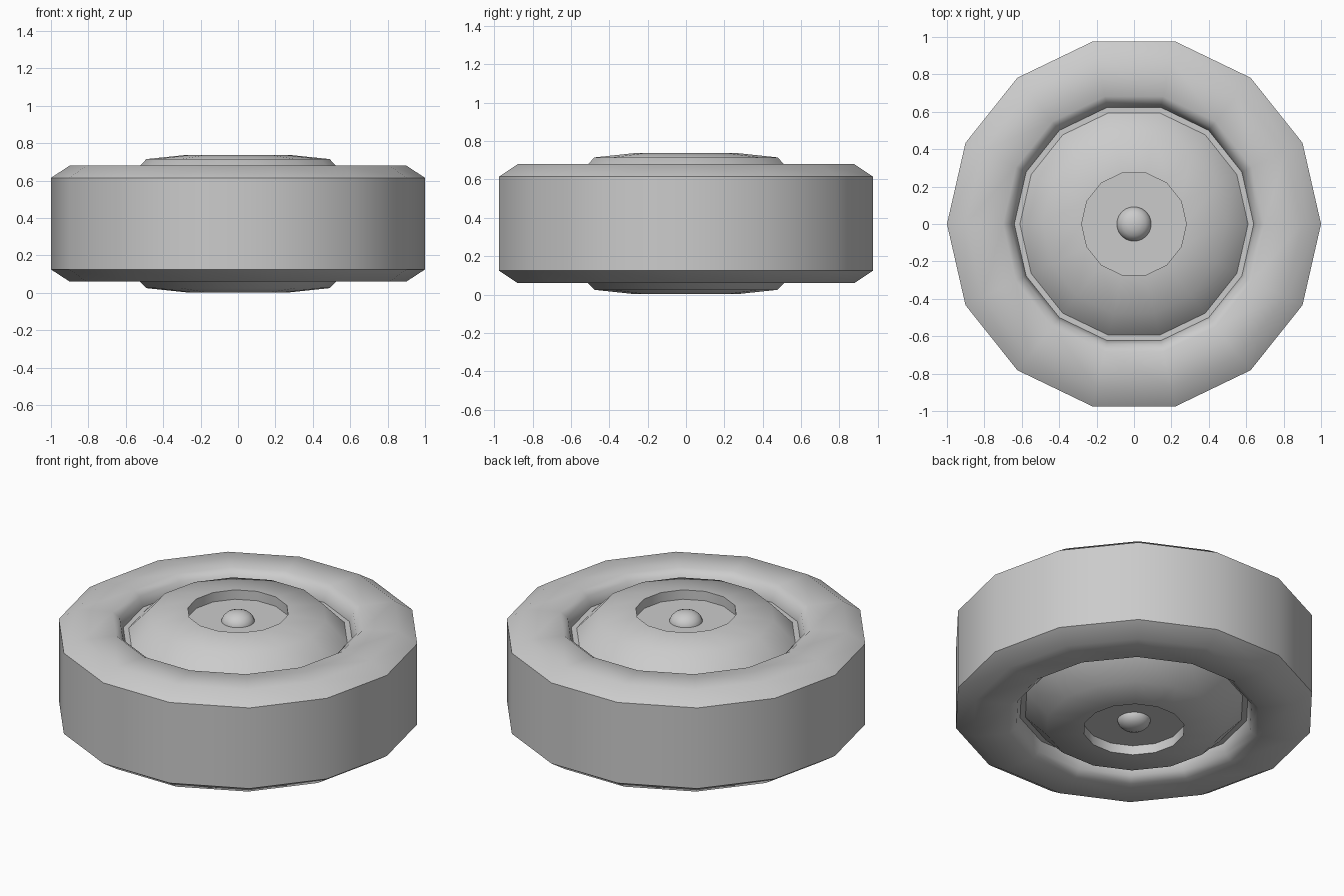
import bpy, bmesh, math

if "Cube" in bpy.data.objects:
    bpy.data.objects.remove(bpy.data.objects["Cube"])

MID = 0.37      # mirror plane height (half the thickness)
SIDES = 14


def lathe(name, half, sides=SIDES, smooth=42, closed=False):
    """Revolve an upper-half profile and its mirror image about z."""
    prof = half + [(r, 2 * MID - z) for r, z in reversed(half)]
    bm = bmesh.new()
    rings = []
    for r, z in prof:
        if r == 0:
            rings.append([bm.verts.new((0, 0, z))] * sides)
        else:
            rings.append([bm.verts.new((r * math.cos(2 * math.pi * i / sides),
                                        r * math.sin(2 * math.pi * i / sides), z))
                          for i in range(sides)])
    pairs = list(zip(rings, rings[1:]))
    if closed:
        pairs.append((rings[-1], rings[0]))
    for a, b in pairs:
        for i in range(sides):
            j = (i + 1) % sides
            bm.faces.new(list(dict.fromkeys((a[i], b[i], b[j], a[j]))))
    bmesh.ops.recalc_face_normals(bm, faces=bm.faces)
    me = bpy.data.meshes.new(name)
    bm.to_mesh(me)
    bm.free()
    ob = bpy.data.objects.new(name, me)
    bpy.context.collection.objects.link(ob)
    bpy.ops.object.select_all(action='DESELECT')
    ob.select_set(True)
    bpy.context.view_layer.objects.active = ob
    bpy.ops.object.shade_smooth_by_angle(angle=math.radians(smooth))
    return ob


# Tyre: tread wall, chamfered shoulder, rolled inner lip
lathe("tyre", [(0.64, 0.59), (0.66, 0.65), (0.70, 0.68), (0.90, 0.68), (1.0, 0.615)],
      closed=True)

# Hub: recessed centre, shallow dome, narrow groove floor meeting the tyre
lathe("hub", [(0, 0.68), (0.28, 0.68), (0.28, 0.737), (0.49, 0.715),
              (0.61, 0.59), (0.64, 0.59)])

# Axle with rounded ends standing in the recesses
lathe("axle", [(0, 0.738), (0.035, 0.734), (0.063, 0.722), (0.083, 0.703), (0.092, 0.68)],
      sides=24)
